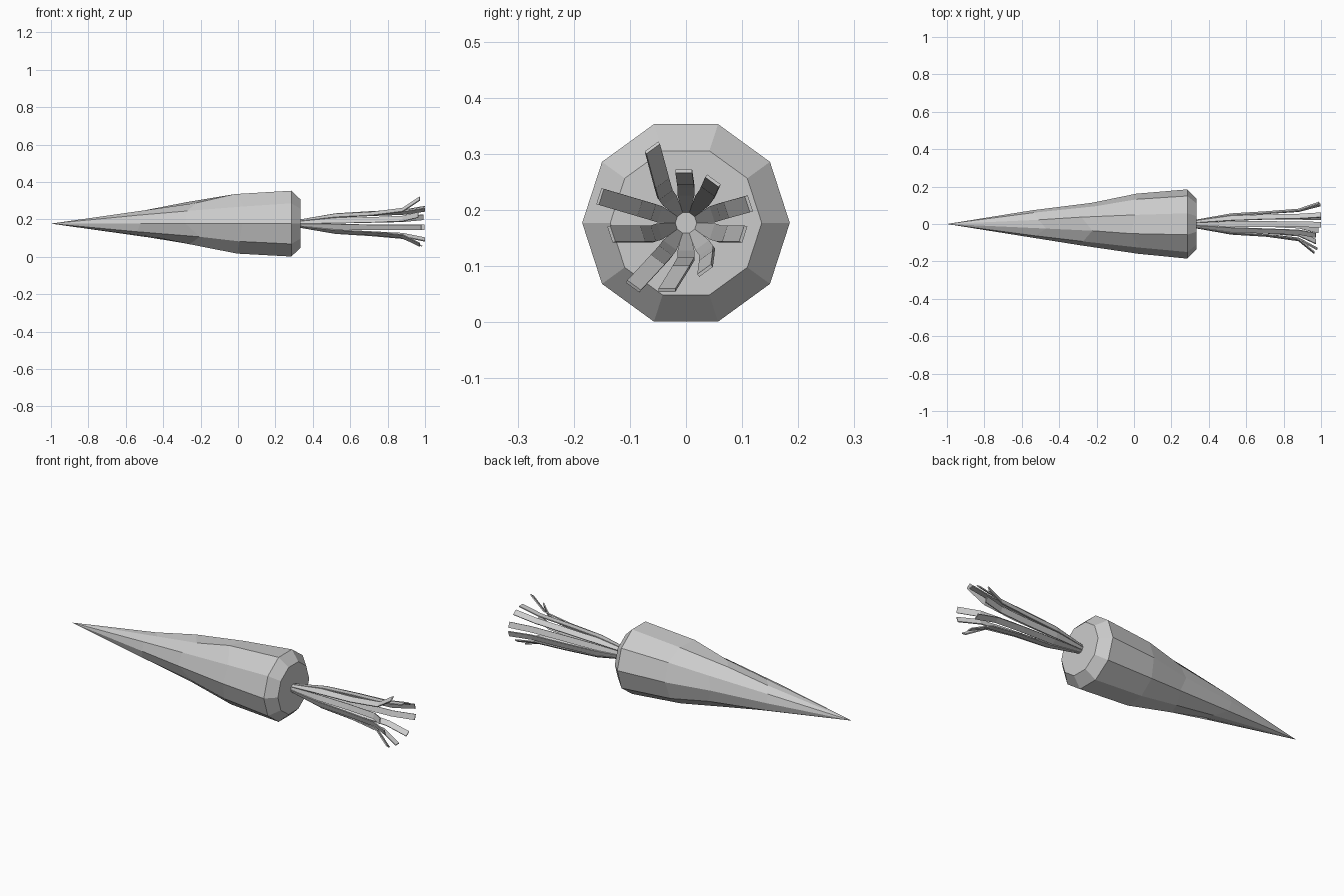
import bpy, bmesh, math, random
from mathutils import Vector

cube = bpy.data.objects.get("Cube")
if cube:
    bpy.data.objects.remove(cube, do_unlink=True)

random.seed(4)
SIDES = 10
AXIS_Z = 0.177

grey = bpy.data.materials.new("plain grey")
grey.use_nodes = True
colour = (0.6, 0.6, 0.6, 1)
grey.diffuse_color = colour
grey.node_tree.nodes["Principled BSDF"].inputs["Base Color"].default_value = colour


def finish(bm, name):
    bmesh.ops.recalc_face_normals(bm, faces=bm.faces)
    mesh = bpy.data.meshes.new(name)
    bm.to_mesh(mesh)
    bm.free()
    mesh.materials.append(grey)
    obj = bpy.data.objects.new(name, mesh)
    bpy.context.collection.objects.link(obj)
    return obj


def radial(x, r, angle):
    return Vector((x, r * math.cos(angle), AXIS_Z + r * math.sin(angle)))


# Tapered root: faceted rings of slightly uneven radius, closed by a tip and a flat crown
bm = bmesh.new()
profile = [(-0.5, 0.076, 0.05), (-0.24, 0.115, 0.05), (0.02, 0.162, 0.04),
           (0.285, 0.185, 0), (0.335, 0.135, 0)]  # x, radius, unevenness
rings = []
for x, r, uneven in profile:
    ring = []
    for i in range(SIDES):
        scale = 1 + random.uniform(-uneven, uneven)
        shift = random.uniform(-uneven, uneven)
        ring.append(bm.verts.new(radial(x + shift, r * scale, math.tau * i / SIDES)))
    rings.append(ring)
tip = bm.verts.new((-1, 0, AXIS_Z))
for i in range(SIDES):
    j = (i + 1) % SIDES
    bm.faces.new((tip, rings[0][i], rings[0][j]))
    for a, b in zip(rings, rings[1:]):
        bm.faces.new((a[i], b[i], b[j], a[j]))
bm.faces.new(rings[-1])
finish(bm, "root")

# Small round stub that the leaf stalks grow from
bm = bmesh.new()
ends = [[bm.verts.new(radial(x, 0.021, math.tau * (i + 0.5) / SIDES)) for i in range(SIDES)]
        for x in (0.325, 0.342)]
for i in range(SIDES):
    j = (i + 1) % SIDES
    bm.faces.new((ends[0][i], ends[1][i], ends[1][j], ends[0][j]))
for end in ends:
    bm.faces.new(end)
finish(bm, "leaf_stub")

# Ribbon stalks, counter-clockwise, each with its own outward-bent end (y, z from the axis)
leaf_ends = [(0.112, 0.034), (0.048, 0.075), (-0.004, 0.092), (-0.06, 0.134),
             (-0.153, 0.047), (-0.133, -0.02), (-0.094, -0.113), (-0.034, -0.12),
             (0.034, -0.085), (0.102, -0.02)]
for i, (y, z) in enumerate(leaf_ends):
    angle = math.tau * (i + 0.5) / SIDES
    side = Vector((0, -math.sin(angle), math.cos(angle)))
    reach = math.hypot(y, z)
    end = Vector((1 - 0.6 * max(0, reach - 0.1), y, AXIS_Z + z))
    bend = radial(0.88, 0.065, angle).lerp(Vector((0.88, y, AXIS_Z + z)), 0.25)
    path = [(radial(0.335, 0.02, angle), 0.0065), (radial(0.52, 0.052, angle), 0.015),
            (radial(0.71, 0.064, angle), 0.015), (bend, 0.015), (end, 0.015)]
    bm = bmesh.new()
    pairs = [(bm.verts.new(p - side * w), bm.verts.new(p + side * w)) for p, w in path]
    for a, b in zip(pairs, pairs[1:]):
        bm.faces.new((a[0], b[0], b[1], a[1]))
    leaf = finish(bm, f"leaf_stalk_{i + 1}")
    solid = leaf.modifiers.new("thickness", 'SOLIDIFY')
    solid.thickness = 0.006
    solid.offset = 0
